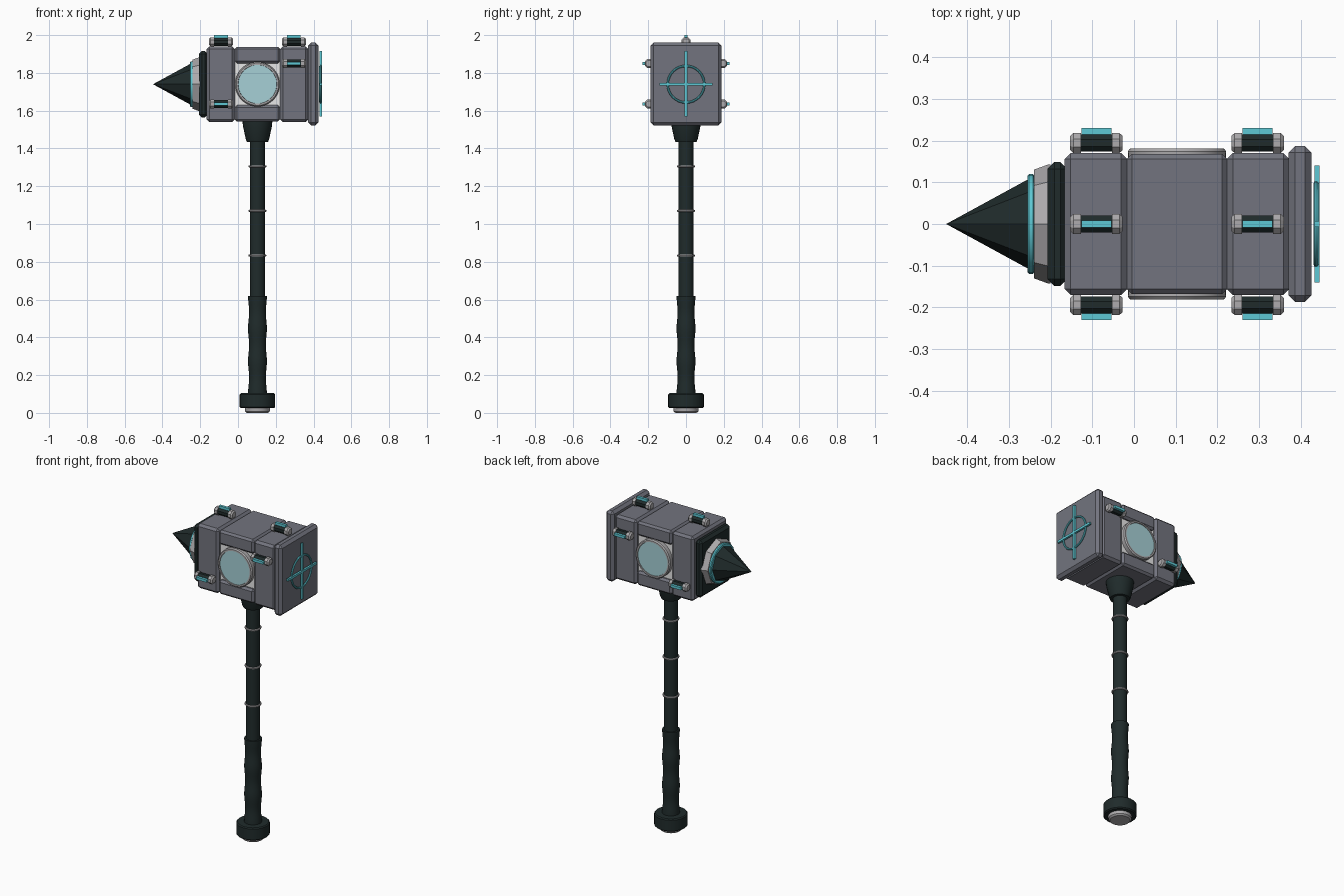
import bpy, bmesh
from math import sin, cos, pi, radians
from mathutils import Vector, Matrix

cube = bpy.data.objects.get("Cube")
if cube:
    bpy.data.objects.remove(cube, do_unlink=True)


def material(name, rgb):
    m = bpy.data.materials.new(name)
    m.use_nodes = True
    m.diffuse_color = (*rgb, 1)
    m.node_tree.nodes["Principled BSDF"].inputs["Base Color"].default_value = (*rgb, 1)
    return m


steel = material("grey steel", (0.17, 0.175, 0.21))
dark = material("dark metal", (0.014, 0.024, 0.024))
silver = material("light silver", (0.42, 0.41, 0.42))
cyan = material("glowing cyan", (0.11, 0.58, 0.66))
glass = material("pale cyan glass", (0.38, 0.63, 0.67))
white = material("white core", (1, 1, 1))

HX, HZ = 0.103, 1.74      # handle axis and head axis


def finish(name, bm, mat, smooth=False):
    bmesh.ops.recalc_face_normals(bm, faces=bm.faces)
    me = bpy.data.meshes.new(name)
    bm.to_mesh(me)
    bm.free()
    me.materials.append(mat)
    ob = bpy.data.objects.new(name, me)
    bpy.context.collection.objects.link(ob)
    if smooth:
        bpy.ops.object.select_all(action='DESELECT')
        ob.select_set(True)
        bpy.context.view_layer.objects.active = ob
        bpy.ops.object.shade_smooth_by_angle(angle=radians(35))
    return ob


def box(name, mat, x, y, z, bevel=0.0):
    """Box from (min, max) ranges with chamfered edges."""
    bm = bmesh.new()
    bmesh.ops.create_cube(bm, size=1)
    for v in bm.verts:
        v.co = Vector([(a + b) / 2 + c * (b - a) for (a, b), c in zip((x, y, z), v.co)])
    if bevel:
        bmesh.ops.bevel(bm, geom=bm.edges[:], offset=bevel, segments=1, affect='EDGES')
    return finish(name, bm, mat)


def lathe(name, mat, profile, origin, axis='z', sides=24, closed=False, phase=0.0):
    """Revolve (radius, height) points around an axis; closed makes a ring."""
    bm = bmesh.new()
    rings = []
    for r, h in profile:
        ring = []
        for i in range(sides):
            a = phase + 2 * pi * i / sides
            c, s = r * cos(a), r * sin(a)
            p = {'x': (h, c, s), 'y': (c, h, s), 'z': (c, s, h)}[axis]
            ring.append(bm.verts.new(Vector(p) + Vector(origin)))
        rings.append(ring)
    pairs = list(zip(rings, rings[1:]))
    if closed:
        pairs.append((rings[-1], rings[0]))
    else:
        bm.faces.new(rings[0])
        bm.faces.new(rings[-1])
    for lo, hi in pairs:
        for i in range(sides):
            j = (i + 1) % sides
            bm.faces.new((lo[i], lo[j], hi[j], hi[i]))
    bmesh.ops.remove_doubles(bm, verts=bm.verts, dist=1e-5)
    return finish(name, bm, mat, smooth=sides > 10)


def torus(name, mat, radius, tube, origin, axis, sides=32):
    prof = [(radius + tube * cos(k * pi / 4), tube * sin(k * pi / 4)) for k in range(8)]
    return lathe(name, mat, prof, origin, axis, sides, closed=True)


# Head blocks, window bars and bright core
side, tall = (-0.17, 0.17), (1.54, 1.94)
box("spike_side_block", steel, (-0.166, -0.017), side, tall, 0.014)
box("face_side_block", steel, (0.223, 0.372), side, tall, 0.014)
box("upper_bar", steel, (-0.017, 0.223), (-0.168, 0.168), (1.85, 1.938), 0.012)
box("lower_bar", steel, (-0.017, 0.223), (-0.168, 0.168), (1.542, 1.63), 0.012)
box("bright_core", white, (-0.03, 0.235), (-0.148, 0.148), (1.62, 1.86))

# Round windows on front and back
for label, s in (("front", -1), ("back", 1)):
    lathe(label + "_window_ring", silver,
          [(0.116, s * 0.14), (0.118, s * 0.174), (0.112, s * 0.181),
           (0.103, s * 0.181), (0.099, s * 0.14)], (HX, 0, HZ), 'y', 40, closed=True)
    lathe(label + "_window_glass", glass,
          [(0.102, s * 0.15), (0.102, s * 0.177)], (HX, 0, HZ), 'y', 40)

# Striking plate with crosshair
box("striking_plate", steel, (0.37, 0.425), (-0.187, 0.187), (1.522, 1.96), 0.016)
box("crosshair_upright", cyan, (0.432, 0.444), (-0.007, 0.007), (1.57, 1.915))
box("crosshair_level", cyan, (0.432, 0.444), (-0.14, 0.14), (1.733, 1.747))
torus("crosshair_ring", cyan, 0.097, 0.006, (0.436, 0, HZ), 'x')

# Spike with its stepped mount
box("spike_plate", dark, (-0.207, -0.16), (-0.148, 0.148), (1.563, 1.917), 0.016)
lathe("spike_collar", silver, [(0.142, -0.2), (0.142, -0.207), (0.13, -0.24)],
      (0, 0, HZ), 'x', 8)
lathe("spike_glow_ring", cyan, [(0.115, -0.238), (0.12, -0.242), (0.12, -0.251), (0.115, -0.255)],
      (0, 0, HZ), 'x', 24)
lathe("spike", dark, [(0.109, -0.25), (0.0, -0.45)], (0, 0, HZ), 'x', 8)


# Clips: rod, two end caps and a glowing strip, facing outward along a direction
def clip(label, x, base, out):
    base, out = Vector(base), Vector(out)
    c = base + out * 0.024
    c.x = x
    lathe(label + "_rod", dark, [(0.022, -0.05), (0.022, 0.05)], c, 'x', 8, phase=pi / 8)
    for n, s in (("right", -1), ("left", 1)):
        lathe(label + "_" + n + "_cap", silver,
              [(0.026, s * 0.037), (0.026, s * 0.055), (0.018, s * 0.063)],
              c, 'x', 8, phase=pi / 8)
    across = Vector((0, out.z, -out.y))
    ends = [base + out * 0.02 - across * 0.008, base + out * 0.06 + across * 0.008]
    rng = [sorted((ends[0][k], ends[1][k])) for k in (1, 2)]
    box(label + "_strip", cyan, (x - 0.036, x + 0.036), rng[0], rng[1])


for label, x, z in (("spike_side", -0.09, 1.635), ("face_side", 0.296, 1.85)):
    clip(label + "_top_clip", x, (x, 0, 1.94), (0, 0, 1))
    clip(label + "_front_clip", x, (x, -0.17, z), (0, -1, 0))
    clip(label + "_back_clip", x, (x, 0.17, z), (0, 1, 0))

# Handle: collar, shaft, rings, wavy grip and pommel
base = (HX, 0, 0)
lathe("head_collar", dark, [(0.079, 1.545), (0.077, 1.52), (0.062, 1.45), (0.056, 1.435)], base)
lathe("shaft", dark, [(0.04, 0.6), (0.04, 1.45)], base)
for i, z in enumerate((0.833, 1.07, 1.305)):
    torus("shaft_ring_%d" % (i + 1), silver, 0.042, 0.006, (HX, 0, z), 'z', 24)
grip = [(0.047 + 0.003 * cos(2 * pi * k / 8), 0.1 + 0.52 * k / 24) for k in range(25)]
lathe("grip", dark, grip, base)
lathe("pommel", dark, [(0.088, 0.026), (0.094, 0.032), (0.094, 0.098), (0.088, 0.104)], base, sides=32)
lathe("pommel_cap", silver, [(0.056, 0.0), (0.065, 0.008), (0.067, 0.03)], base, sides=32)
